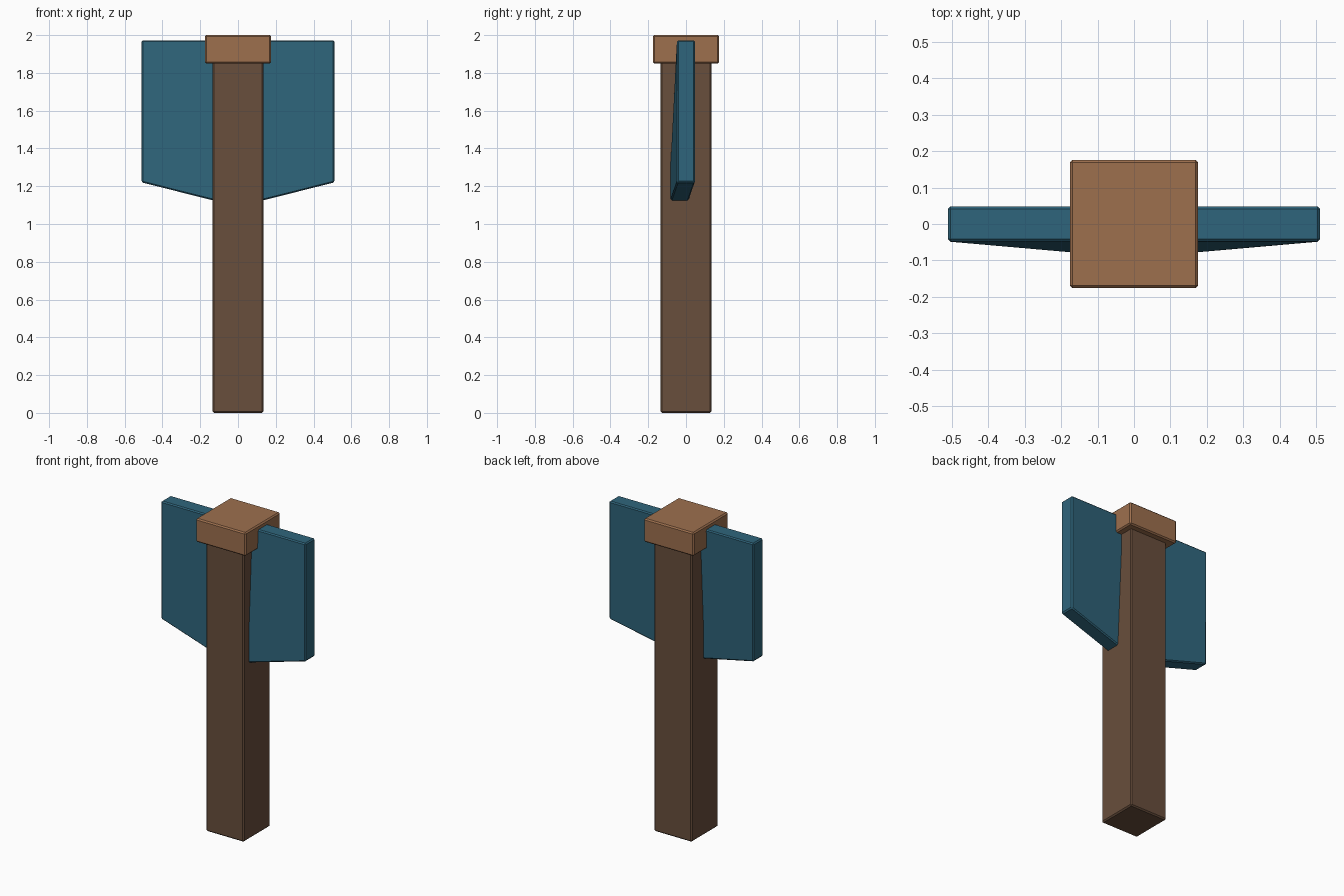
import bpy
import bmesh

if "Cube" in bpy.data.objects:
    bpy.data.objects.remove(bpy.data.objects["Cube"])


def material(name, rgb):
    m = bpy.data.materials.new(name)
    m.diffuse_color = (*rgb, 1)
    m.use_nodes = True
    m.node_tree.nodes["Principled BSDF"].inputs["Base Color"].default_value = m.diffuse_color
    return m


def finish(name, bm, mat, bevel):
    bmesh.ops.recalc_face_normals(bm, faces=bm.faces)
    mesh = bpy.data.meshes.new(name)
    bm.to_mesh(mesh)
    bm.free()
    mesh.materials.append(mat)
    ob = bpy.data.objects.new(name, mesh)
    bpy.context.collection.objects.link(ob)
    mod = ob.modifiers.new("soft_edges", "BEVEL")
    mod.width = bevel
    mod.segments = 1
    mod.limit_method = "ANGLE"
    return ob


def square_block(name, half, z0, z1, mat, bevel):
    bm = bmesh.new()
    bmesh.ops.create_cube(bm, size=1)
    for v in bm.verts:
        v.co = (v.co.x * 2 * half, v.co.y * 2 * half, z0 if v.co.z < 0 else z1)
    return finish(name, bm, mat, bevel)


dark_wood = material("dark_wood", (0.14, 0.077, 0.045))
light_wood = material("light_wood", (0.34, 0.16, 0.076))
cloth = material("teal_cloth", (0.028, 0.13, 0.2))

# Post and its cap
square_block("post", 0.134, 0, 1.87, dark_wood, 0.008)
square_block("post_cap", 0.176, 1.85, 2.0, light_wood, 0.008)

# Banner: flat along the top, the middle of the hem hangs lower and billows forward
bm = bmesh.new()
columns = []
for x, hem_z, billow in ((-0.51, 1.22, 0), (0, 1.092, -0.045), (0.51, 1.22, 0)):
    columns.append([bm.verts.new(p) for p in (
        (x, -0.048, 1.972), (x, 0.048, 1.972),
        (x, 0.048 + billow, hem_z), (x, -0.048 + billow, hem_z))])
for a, b in zip(columns, columns[1:]):
    for i in range(4):
        j = (i + 1) % 4
        bm.faces.new((a[i], a[j], b[j], b[i]))
bm.faces.new(columns[0])
bm.faces.new(columns[-1])
finish("banner", bm, cloth, 0.007)
